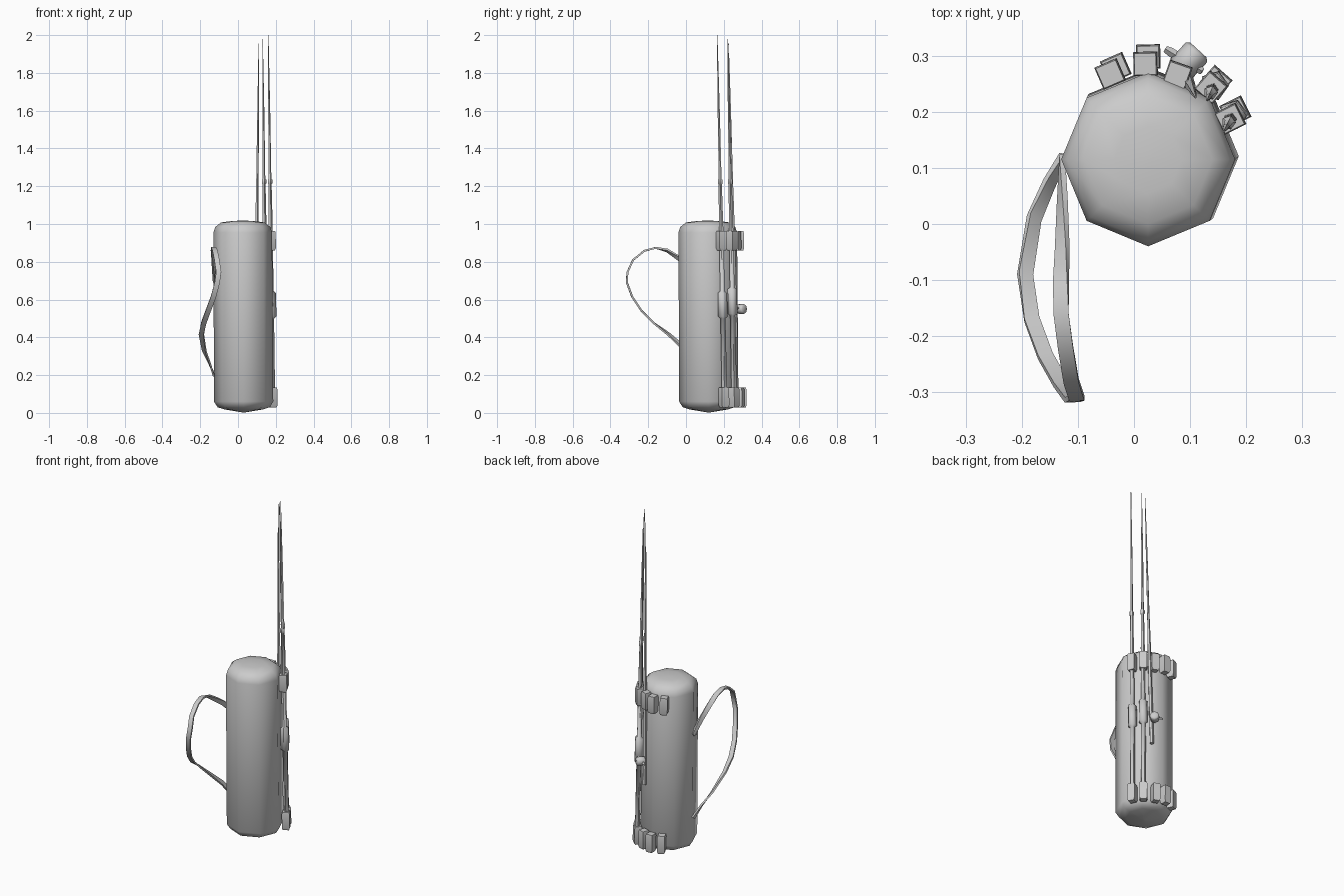
import bpy, bmesh, math
from mathutils import Vector

if "Cube" in bpy.data.objects:
    bpy.data.objects.remove(bpy.data.objects["Cube"])


def finish(name, bm, angle=50):
    bmesh.ops.recalc_face_normals(bm, faces=bm.faces)
    me = bpy.data.meshes.new(name)
    bm.to_mesh(me)
    bm.free()
    ob = bpy.data.objects.new(name, me)
    bpy.context.collection.objects.link(ob)
    bpy.ops.object.select_all(action='DESELECT')
    ob.select_set(True)
    bpy.context.view_layer.objects.active = ob
    bpy.ops.object.shade_smooth_by_angle(angle=math.radians(angle))
    return ob


def bridge(bm, rings):
    """Skin a list of vertex rings and cap both ends."""
    n = len(rings[0])
    for a, b in zip(rings, rings[1:]):
        for i in range(n):
            j = (i + 1) % n
            bm.faces.new((a[i], a[j], b[j], b[i]))
    bm.faces.new(rings[0])
    bm.faces.new(rings[-1])


def tube(name, profile, base, top, sides, turn=0.0, angle=50):
    """Upright, slightly leaning lathe: profile is (z, radius)."""
    bm = bmesh.new()
    base, top = Vector(base), Vector(top)
    rings = []
    for z, r in profile:
        c = base.lerp(top, (z - base.z) / (top.z - base.z))
        rings.append([bm.verts.new((c.x + r * math.cos(turn + math.tau * i / sides),
                                    c.y + r * math.sin(turn + math.tau * i / sides), z))
                      for i in range(sides)])
    bridge(bm, rings)
    return finish(name, bm, angle)


# Eight-sided bag body with rounded ends
tube("bag_body",
     [(0.003, 0.01), (0.018, 0.10), (0.03, 0.138), (0.06, 0.157),
      (0.955, 0.155), (0.985, 0.145), (1.008, 0.115), (1.016, 0.06), (1.018, 0.01)],
     (0.030, 0.121, 0), (0.025, 0.115, 1), 8, angle=60)

# Rod holders: a top and a bottom socket at five places round the back
TOPS = [(0.172, 0.188), (0.138, 0.244), (0.078, 0.266), (0.021, 0.286), (-0.042, 0.268)]
BOTS = [(0.181, 0.201), (0.146, 0.254), (0.084, 0.283), (0.026, 0.299), (-0.032, 0.279)]
for i, (t, b) in enumerate(zip(TOPS, BOTS)):
    turn = math.atan2(t[1] - 0.115, t[0] - 0.025) + math.pi / 4
    for label, (x, y), z0, z1 in (("top", t, 0.86, 0.962), ("bottom", b, 0.028, 0.135)):
        tube(f"{label}_holder_{i + 1}",
             [(z0, 0.024), (z0 + 0.012, 0.030), (z1 - 0.012, 0.030), (z1, 0.027)],
             (x, y, z0), (x - 0.001, y - 0.001, z1), 4, turn)


# Fishing rods: handle, thick grip, collar and long tapering tip
def rod(name, base, tip, grip):
    g0, g1 = grip
    zt = tip[2]
    tube(name, [(base[2], 0.015), (g0 - 0.01, 0.014), (g0, 0.027), (g1 - 0.01, 0.025),
                (g1, 0.013), (1.0, 0.012), (1.21, 0.009), (1.215, 0.013),
                (1.235, 0.013), (1.24, 0.008), (1.6, 0.006), (zt, 0.0015)],
         base, tip, 5)


rod("rod_right", (0.182, 0.205, 0.05), (0.160, 0.165, 2.0), (0.51, 0.645))
rod("rod_middle", (0.147, 0.256, 0.05), (0.130, 0.220, 1.98), (0.525, 0.665))
tube("rod_left", [(0.4, 0.012), (1.0, 0.010), (1.22, 0.007), (1.6, 0.005), (1.955, 0.0015)],
     (0.093, 0.262, 0.4), (0.110, 0.225, 1.955), 5)


# Reel with crank arm and knob on the left rod
def bar(name, a, b, r, sides):
    bm = bmesh.new()
    a, b = Vector(a), Vector(b)
    d = b - a
    q = d.to_track_quat('Z', 'Y')
    rings = []
    for t, k in ((0, 0.75), (0.12, 1), (0.88, 1), (1, 0.75)):
        rings.append([bm.verts.new(a + d * t + q @ Vector((r * k * math.cos(math.tau * i / sides),
                                                           r * k * math.sin(math.tau * i / sides), 0)))
                      for i in range(sides)])
    bridge(bm, rings)
    return finish(name, bm)


bar("reel_drum", (0.082, 0.274, 0.55), (0.115, 0.310, 0.55), 0.026, 8)
bar("reel_arm", (0.056, 0.312, 0.545), (0.122, 0.272, 0.555), 0.008, 4)
bar("reel_foot", (0.097, 0.255, 0.55), (0.099, 0.295, 0.55), 0.009, 4)

# Carrying strap: ribbon that twists flat against the bag at both ends
PATH = [(-0.128, 0.115, 0.70), (-0.128, 0.04, 0.765), (-0.128, -0.04, 0.82),
        (-0.130, -0.10, 0.86), (-0.130, -0.16, 0.874), (-0.122, -0.22, 0.858),
        (-0.112, -0.28, 0.81), (-0.102, -0.31, 0.745), (-0.110, -0.313, 0.69),
        (-0.130, -0.285, 0.615), (-0.158, -0.235, 0.54), (-0.182, -0.17, 0.475),
        (-0.194, -0.09, 0.415), (-0.178, 0.01, 0.325), (-0.152, 0.07, 0.265),
        (-0.128, 0.115, 0.20)]
pts = [Vector(p) for p in PATH]
bm = bmesh.new()
rings = []
last = len(pts) - 1
for i, p in enumerate(pts):
    tan = (pts[min(i + 1, last)] - pts[max(i - 1, 0)]).normalized()
    flat = min(1.0, min(i, last - i) / 4)
    side = Vector((1, 0, 0))
    side = (side - tan * side.dot(tan)).normalized()
    up = tan.cross(side)
    ang = (1 - flat) * math.pi / 2
    w = (side * math.cos(ang) + up * math.sin(ang)) * 0.0135
    n = tan.cross(w).normalized() * 0.005
    rings.append([bm.verts.new(p + o) for o in (w + n, n - w, -w - n, w - n)])
bridge(bm, rings)
finish("shoulder_strap", bm)
